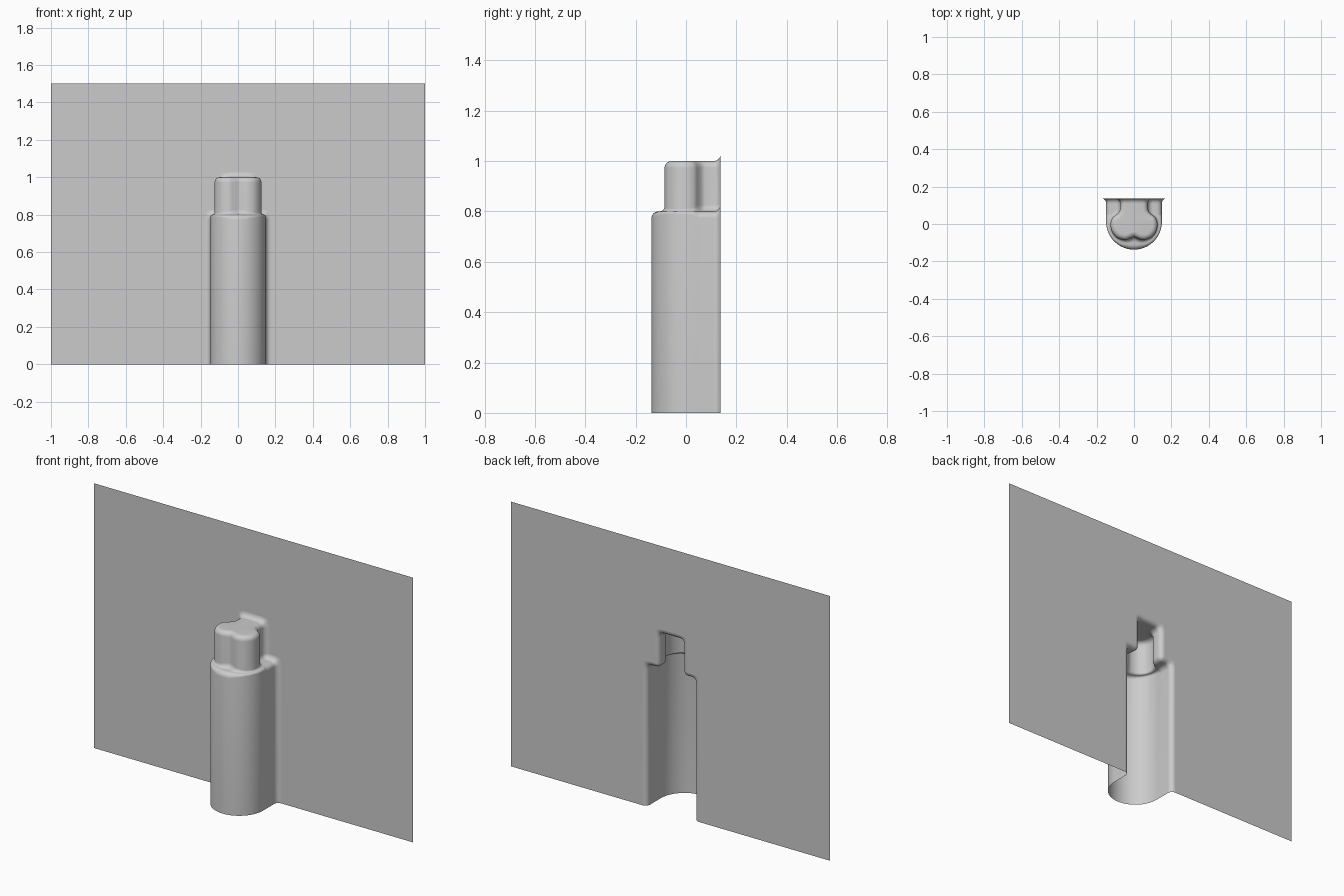
import bpy, bmesh
from math import sin, cos, pi
from mathutils import Vector

if "Cube" in bpy.data.objects:
    bpy.data.objects.remove(bpy.data.objects["Cube"])

WALL_Y, R, STEP_Z, TOP_Z = 0.137, 0.027, 0.8, 1.0
LOWER_R, LOWER_CY, NECK_X = 0.149, 0.012, 0.074
ARC = [k * pi / 12 for k in range(7)]

grey = bpy.data.materials.new("plain_grey")
grey.use_nodes = True
colour = (0.6, 0.6, 0.6, 1)
grey.diffuse_color = colour
grey.node_tree.nodes["Principled BSDF"].inputs["Base Color"].default_value = colour


def spline(points, steps):
    """Smooth curve through the points."""
    pts = [points[0]] + points + [points[-1]]
    out = []
    for a, b, c, d in zip(pts, pts[1:], pts[2:], pts[3:]):
        for i in range(steps):
            t = i / steps
            out.append(0.5 * (2 * b + (c - a) * t + (2 * a - 5 * b + 4 * c - d) * t * t
                              + (3 * b - a - 3 * c + d) * t ** 3))
    return out + [points[-1]]


def lower_point(u):
    """Point of the round lower body that lies outside an upper outline point."""
    if u.y > LOWER_CY:
        return Vector((LOWER_R, u.y))
    centre = Vector((0, LOWER_CY))
    return centre + (u - centre).normalized() * LOWER_R


def column(u, normal, flare):
    """One strip from the floor to the middle of the cap, pushed out by flare."""
    low = lower_point(u)
    gap = u - low
    r = min(R, gap.length / 2)
    e = gap.normalized()
    rows = [(low, 0, (1, 0))]
    for a in ARC:                                   # rounded shoulder
        m = max(cos(a), sin(a))
        rows.append((low + e * r * (1 - cos(a)), STEP_Z - r + r * sin(a),
                     (cos(a) / m, sin(a) / m)))
    for a in ARC:                                   # fillet into the upper body
        rows.append((u - e * r * (1 - sin(a)), STEP_Z + r - r * cos(a), (sin(a), cos(a))))
    for a in ARC:                                   # rounded cap edge
        m = max(cos(a), sin(a))
        rows.append((u - normal * R * (1 - cos(a)), TOP_Z - R + R * sin(a),
                     (cos(a) / m, sin(a) / m)))
    rows.append((Vector((0, max(rows[-1][0].y, R - 0.068))), TOP_Z, (0, 1)))
    return [Vector((p.x + s[0] * flare, p.y, z + s[1] * flare)) for p, z, s in rows]


def finish(bm, name):
    mesh = bpy.data.meshes.new(name)
    bm.to_mesh(mesh)
    bm.free()
    mesh.materials.append(grey)
    obj = bpy.data.objects.new(name, mesh)
    bpy.context.collection.objects.link(obj)
    mirror = obj.modifiers.new("mirror", 'MIRROR')
    mirror.use_clip = True
    mirror.merge_threshold = 0.0005
    return obj


# Two-lobed upper outline, right half, from front notch to the neck
outline = spline([Vector(p) for p in (
    (0, -0.068), (0.02, -0.077), (0.05, -0.085), (0.09, -0.073), (0.118, -0.04),
    (0.125, 0), (0.115, 0.033), (0.092, 0.052), (0.078, 0.068), (NECK_X, 0.09),
    (NECK_X, WALL_Y - R))], 5)
columns = []
for i, u in enumerate(outline):
    t = outline[min(i + 1, len(outline) - 1)] - outline[max(i - 1, 0)]
    n = Vector((t.y, -t.x)).normalized()
    columns.append(column(u, Vector((0, -1)) if i == 0 else n, 0))

# Flare where the body meets the wall
for b in ARC[1:]:
    columns.append(column(Vector((NECK_X, WALL_Y - R + R * sin(b))), Vector((1, 0)),
                          R * (1 - cos(b))))

# Hollow stepped body, open at the back and bottom
bm = bmesh.new()
grid = [[bm.verts.new(p) for p in col] for col in columns]
for c0, c1 in zip(grid, grid[1:]):
    for j in range(len(c0) - 1):
        bm.faces.new((c0[j], c1[j], c1[j + 1], c0[j + 1]))
bmesh.ops.remove_doubles(bm, verts=bm.verts, dist=0.00005)
body = finish(bm, "stepped_body")
bpy.ops.object.select_all(action='DESELECT')
body.select_set(True)
bpy.context.view_layer.objects.active = body
bpy.ops.object.shade_smooth_by_angle(angle=0.7)

# Thin wall with an opening that follows the flare
bm = bmesh.new()
corners = [Vector((0, WALL_Y, 1.5)), Vector((1, WALL_Y, 1.5)), Vector((1, WALL_Y, 0))]
face = bm.faces.new([bm.verts.new(p) for p in corners + columns[-1]])
bmesh.ops.remove_doubles(bm, verts=bm.verts, dist=0.00005)
for f in bm.faces:
    f.normal_update()
    if f.normal.y > 0:
        f.normal_flip()
finish(bm, "back_wall")
